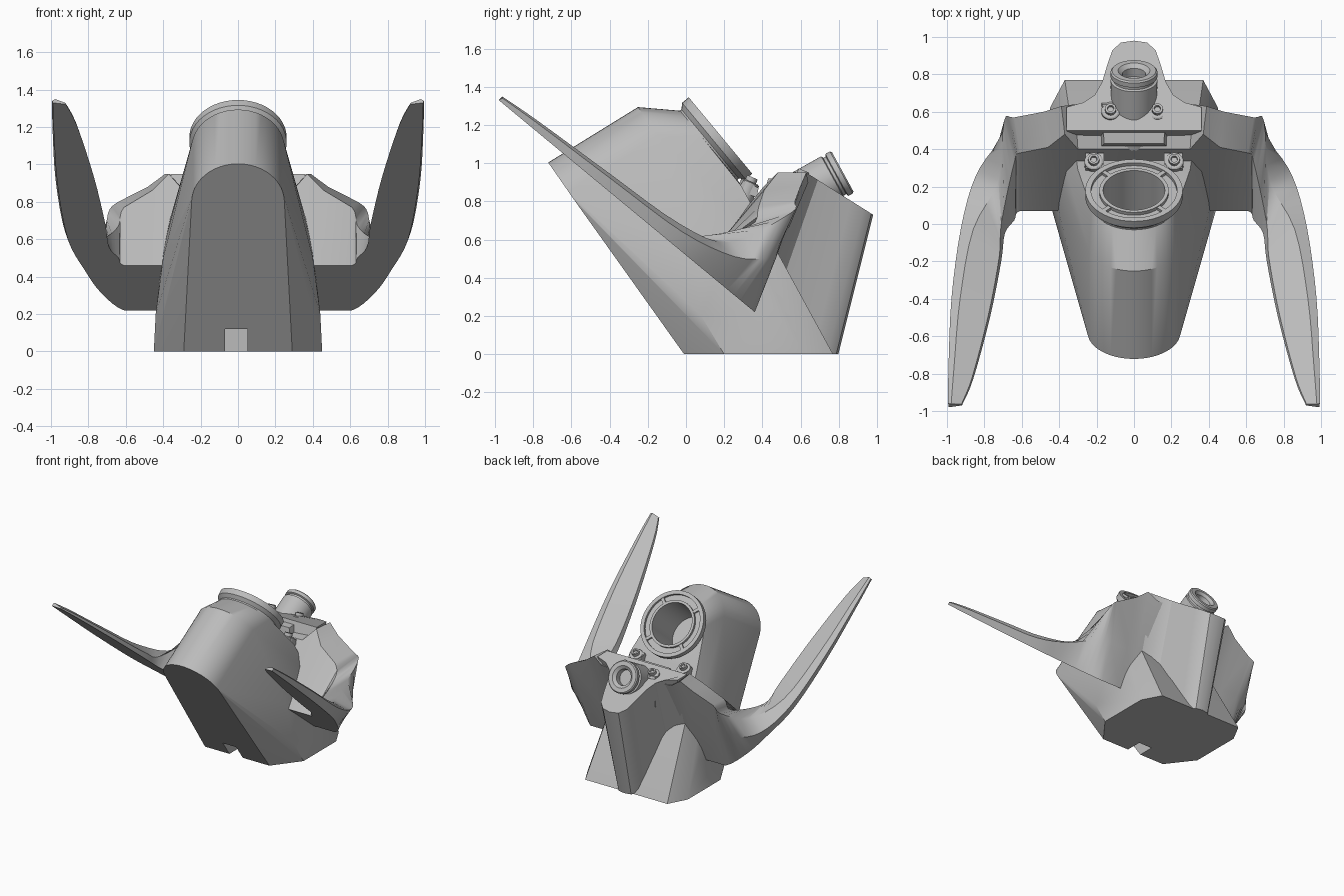
import bpy, bmesh, math
from mathutils import Vector, Matrix

cube = bpy.data.objects.get("Cube")
if cube:
    bpy.data.objects.remove(cube, do_unlink=True)

grey = bpy.data.materials.new("plain grey")
grey.use_nodes = True
colour = (0.5, 0.5, 0.5, 1)
grey.diffuse_color = colour
grey.node_tree.nodes["Principled BSDF"].inputs["Base Color"].default_value = colour


def shade(ob):
    bpy.ops.object.select_all(action='DESELECT')
    ob.select_set(True)
    bpy.context.view_layer.objects.active = ob
    bpy.ops.object.shade_smooth_by_angle(angle=math.radians(32))


def finish(name, bm):
    bmesh.ops.recalc_face_normals(bm, faces=bm.faces[:])
    mesh = bpy.data.meshes.new(name)
    bm.to_mesh(mesh)
    bm.free()
    ob = bpy.data.objects.new(name, mesh)
    bpy.context.collection.objects.link(ob)
    mesh.materials.append(grey)
    shade(ob)
    return ob


def apply(ob, kind, **settings):
    mod = ob.modifiers.new(kind.lower(), kind)
    for key, value in settings.items():
        setattr(mod, key, value)
    bpy.context.view_layer.objects.active = ob
    bpy.ops.object.modifier_apply(modifier=mod.name)
    shade(ob)


def both(points):
    return [Vector((side * x, y, z)) for x, y, z in points for side in (-1, 1)]


def hull(name, points):
    bm = bmesh.new()
    for p in points:
        bm.verts.new(p)
    bmesh.ops.remove_doubles(bm, verts=bm.verts[:], dist=0.001)
    bmesh.ops.convex_hull(bm, input=bm.verts[:])
    bmesh.ops.delete(bm, geom=[v for v in bm.verts if not v.link_faces], context='VERTS')
    bmesh.ops.dissolve_limit(bm, angle_limit=0.02, verts=bm.verts[:], edges=bm.edges[:])
    return finish(name, bm)


def bridge(bm, a, b):
    # Join two loops of equal length with quads
    for i in range(len(a)):
        j = (i + 1) % len(a)
        bm.faces.new((a[i], a[j], b[j], b[i]))


def frame(center, axis):
    turn = Vector((0, 0, 1)).rotation_difference(axis)
    return Matrix.Translation(center) @ turn.to_matrix().to_4x4()


def circle(matrix, radius, height, count):
    angles = [math.tau * i / count for i in range(count)]
    return [matrix @ Vector((radius * math.cos(a), radius * math.sin(a), height)) for a in angles]


def lathe(name, profile, center, axis, count=48, closed=False):
    # Revolve (radius, height) pairs about the axis
    bm = bmesh.new()
    matrix = frame(center, axis)
    rings = [[bm.verts.new(p) for p in circle(matrix, r, h, count)] for r, h in profile]
    for a, b in zip(rings, rings[1:]):
        bridge(bm, a, b)
    if closed:
        bridge(bm, rings[-1], rings[0])
    else:
        bm.faces.new(rings[0])
        bm.faces.new(rings[-1])
    return finish(name, bm)


def box_points(*ranges):
    xs, ys, zs = ranges
    return [Vector((x, y, z)) for x in xs for y in ys for z in zs]


# Main body: arched barrel behind the lip, spreading to a chamfered foot
slope = Vector((0, -0.57, 0.82))
port_axis = Vector((0, 0.77, 0.64)).normalized()
port = Vector((0, 0.165, 1.132))
points = both([(0.29, -0.01, 0), (0.45, 0.2, 0), (0.45, 0.62, 0), (0.37, 0.77, 0),
               (0.44, 0.08, 0.2), (0.43, 0.45, 0.25), (0.4, 0.06, 0.5), (0.4, 0.25, 0.55),
               (0.36, 0.28, 0.72), (0.3, 0.29, 0.88)])
for center in (Vector((0, -0.58, 0.8)), Vector((0, -0.11, 1.09))):
    for i in range(25):
        a = math.pi * i / 24
        points.append(center + 0.248 * (Vector((math.cos(a), 0, 0)) + slope * math.sin(a)))
points += circle(frame(port, port_axis), 0.235, -0.06, 48)
body = hull("main_body", points)

# Cut the round port and the notch in the foot
cutters = [lathe("port_cutter", [(0.165, -0.32), (0.165, 0.2)], port, port_axis),
           hull("notch_cutter", box_points((-0.07, 0.05), (-0.3, 0.12), (-0.1, 0.12)))]
for cutter in cutters:
    cutter.hide_render = True
    apply(body, 'BOOLEAN', object=cutter, operation='DIFFERENCE', solver='EXACT')
    bpy.data.objects.remove(cutter, do_unlink=True)

# Port flange with a grooved face and four ribs
groove = [(0.165, -0.08), (0.165, 0.02), (0.185, 0.02), (0.185, 0), (0.23, 0),
          (0.23, 0.02), (0.26, 0.02), (0.26, -0.025), (0.235, -0.05), (0.235, -0.08)]
lathe("port_flange", groove, port, port_axis, closed=True)
rib = box_points((0.18, 0.235), (-0.012, 0.012), (-0.01, 0.016))
for i in range(4):
    turn = frame(port, port_axis) @ Matrix.Rotation(math.pi * (i + 0.5) / 2, 4, 'Z')
    hull("flange_rib", [turn @ p for p in rib])


# Shoulders and arms: five-sided sections whose undersides share one sloping plane
def under(x, y):
    return Vector((x, y, 0.22 + 0.828 * (0.36 - y)))


sections = []
# Shoulder: x, then the y and z of the back and front top edges
for x, back_y, back_z, front_y, front_z in ((0, .65, .88, .4, .86), (.3, .64, .9, .4, .87),
                                            (.37, .63, .95, .48, .95), (.46, .6, .88, .41, .86),
                                            (.61, .57, .8, .38, .77)):
    sections.append([under(x, .07), under(x, .36), Vector((x, .47, .5)),
                     Vector((x * 1.05, back_y, back_z)), Vector((x, front_y, front_z))])
# Outer corner of the shoulder
sections.append([under(.64, .02), under(.73, .25), Vector((.73, .42, .5)),
                 Vector((.695, .55, .74)), Vector((.64, .33, .67))])
# Arm: inner edge, outer edge, thickness
for xi, yi, xo, yo, thick in ((.69, -.05, .82, .1, 1.9), (.71, -.2, .91, -.1, 1),
                              (.77, -.5, .965, -.45, .7), (.86, -.83, .985, -.8, .45),
                              (.92, -.97, .99, -.98, .25)):
    a, b = under(xi, yi), under(xo, yo)
    sections.append([a, b, b + thick * Vector((.015, .08, .04)),
                     b + thick * Vector((-.05, .07, .08)), a + thick * Vector((.01, .03, .03))])


def blend(p, q, r, s, t):
    # Smooth curve from q to r
    return q + t * ((r - p) / 2 + t * (p - 2.5 * q + 2 * r - s / 2 + t * (1.5 * (q - r) + (s - p) / 2)))


loops = sections[:4]
for k in range(4, len(sections) - 1):
    near = [sections[min(k + o, len(sections) - 1)] for o in (-1, 0, 1, 2)]
    loops += [[blend(*ps, step / 4) for ps in zip(*near)] for step in range(4)]
loops.append(sections[-1])
bm = bmesh.new()
rings = [[bm.verts.new(p) for p in loop] for loop in loops]
for a, b in zip(rings, rings[1:]):
    bridge(bm, a, b)
bm.faces.new(rings[-1])
arms = finish("swept_arms", bm)
apply(arms, 'MIRROR')

# Rear fin: curved outline under a sloping top, narrowing toward the foot
half = [(.36, .5), (.36, .625), (.27, .65), (.21, .69), (.17, .76), (.14, .86), (.115, .93), (.07, .97)]
outline = half + [(0, .98)] + [(-x, y) for x, y in reversed(half)]
bm = bmesh.new()
top, bottom = [], []
for x, y in outline:
    z = min(0.95, 0.95 - 0.63 * (y - 0.63))
    lean = 0.25 if y > 0.75 else 0.35
    top.append(bm.verts.new((x, y, z)))
    bottom.append(bm.verts.new((x * 0.8, y - lean * z, 0)))
bm.faces.new(top)
bm.faces.new(bottom)
bridge(bm, top, bottom)
finish("rear_fin", bm)

# Cradle and rear tube
hull("tube_cradle", both([(.18, .41, .84), (.16, .43, .92), (.17, .64, .93),
                          (.19, .68, .84), (.19, .42, .7), (.19, .66, .7)]))
tube = [(.12, -.42), (.125, -.06), (.112, -.055), (.112, -.04), (.125, -.035),
        (.125, -.008), (.117, 0), (.085, 0), (.062, -.02), (.062, -.07)]
lathe("rear_tube", tube, Vector((0, .82, .955)), Vector((0, .88, .48)).normalized())

# Bolts on bosses, and ears beside the port flange
bolt_axis = Vector((0, .4, .92)).normalized()
ear = [(.27, .86), (.37, .82), (.3, .91), (.38, .87)]
for side in (-1, 1):
    hull("flange_ear", [Vector((side * x, y, z)) for x in (.16, .26) for y, z in ear])
    for x, y, z in ((.125, .6, .92), (.215, .33, .885)):
        spot = Vector((side * x, y, z))
        lathe("bolt_boss", [(.05, -.08), (.05, .015), (.042, .02)], spot, bolt_axis, 24)
        lathe("bolt_head", [(.03, 0), (.03, .045), (.018, .045), (.016, .03)], spot, bolt_axis, 12)
